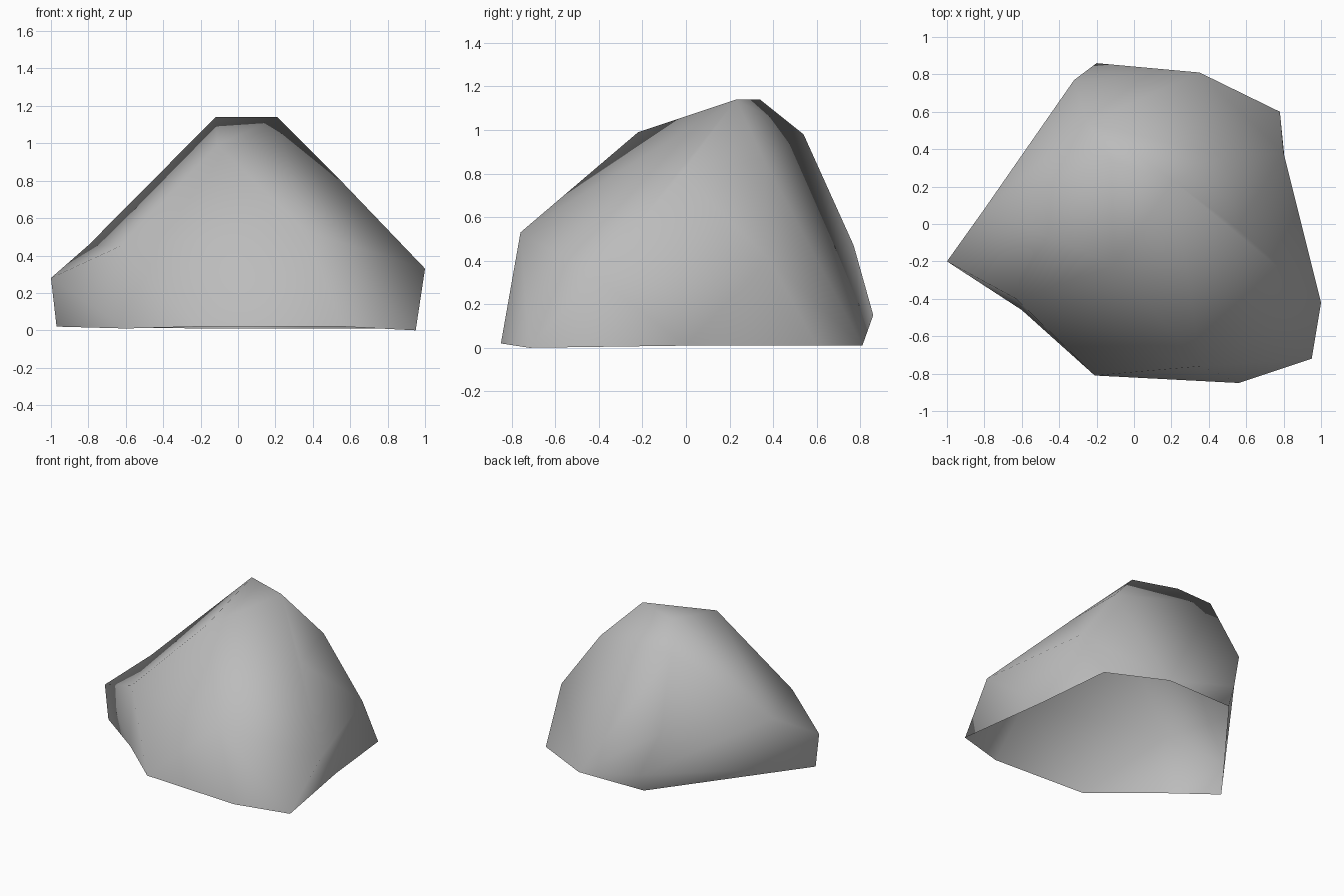
import bpy
import bmesh
from mathutils import Vector

cube = bpy.data.objects.get("Cube")
if cube:
    bpy.data.objects.remove(cube, do_unlink=True)

# One stone colour for everything
stone = bpy.data.materials.new("stone_grey")
stone.use_nodes = True
grey = (0.5, 0.5, 0.5, 1.0)
stone.diffuse_color = grey
shader = next(n for n in stone.node_tree.nodes if n.type == 'BSDF_PRINCIPLED')
shader.inputs["Base Color"].default_value = grey
shader.inputs["Roughness"].default_value = 0.9

# Corners of the rock, from the ground up
foot = [
    (-.97, -.2, .02), (-.21, -.81, .02), (.56, -.85, .02), (.95, -.72, 0),
    (.78, .6, .01), (.35, .81, .01), (-.2, .8, .01),
]
waist = [(-1, -.2, .28), (1, -.42, .33), (.95, -.15, .35), (-.2, .86, .15)]
shoulder = [
    (.36, -.76, .53), (.55, -.02, .8), (.48, .36, .86), (-.32, .77, .47),
]
crown = [(-.11, -.22, .99), (-.25, .54, .98), (-.12, .34, 1.14), (.21, .23, 1.14)]

# Corners of shallow hollows, each with the direction it sinks in from
hollows = [
    ((-.6, -.46, .01), (-.05, -.12, 0)),
    ((-.63, -.4, .45), (-.05, -.08, 0)),
    ((-.8, .08, .455), (-.05, .05, .1)),
    ((.84, 0, .01), (.08, 0, 0)),
    ((.8, .38, .41), (.1, .05, 0)),
]

# Faceted rock: stretch a skin over the corners
bm = bmesh.new()
for corner in foot + waist + shoulder + crown:
    bm.verts.new(corner)
sinking = []
for corner, bulge in hollows:
    vert = bm.verts.new(Vector(corner) + Vector(bulge))
    sinking.append((vert, corner))
bmesh.ops.convex_hull(bm, input=bm.verts[:])
bmesh.ops.recalc_face_normals(bm, faces=bm.faces[:])

# Open underside
bm.normal_update()
underside = [f for f in bm.faces if f.normal.z < -0.8]
bmesh.ops.delete(bm, geom=underside, context='FACES')

# Sink the hollows to their final depth
for vert, corner in sinking:
    vert.co = corner

for face in bm.faces:
    face.smooth = True

mesh = bpy.data.meshes.new("rock")
bm.to_mesh(mesh)
bm.free()
mesh.materials.append(stone)
rock = bpy.data.objects.new("rock", mesh)
bpy.context.collection.objects.link(rock)
